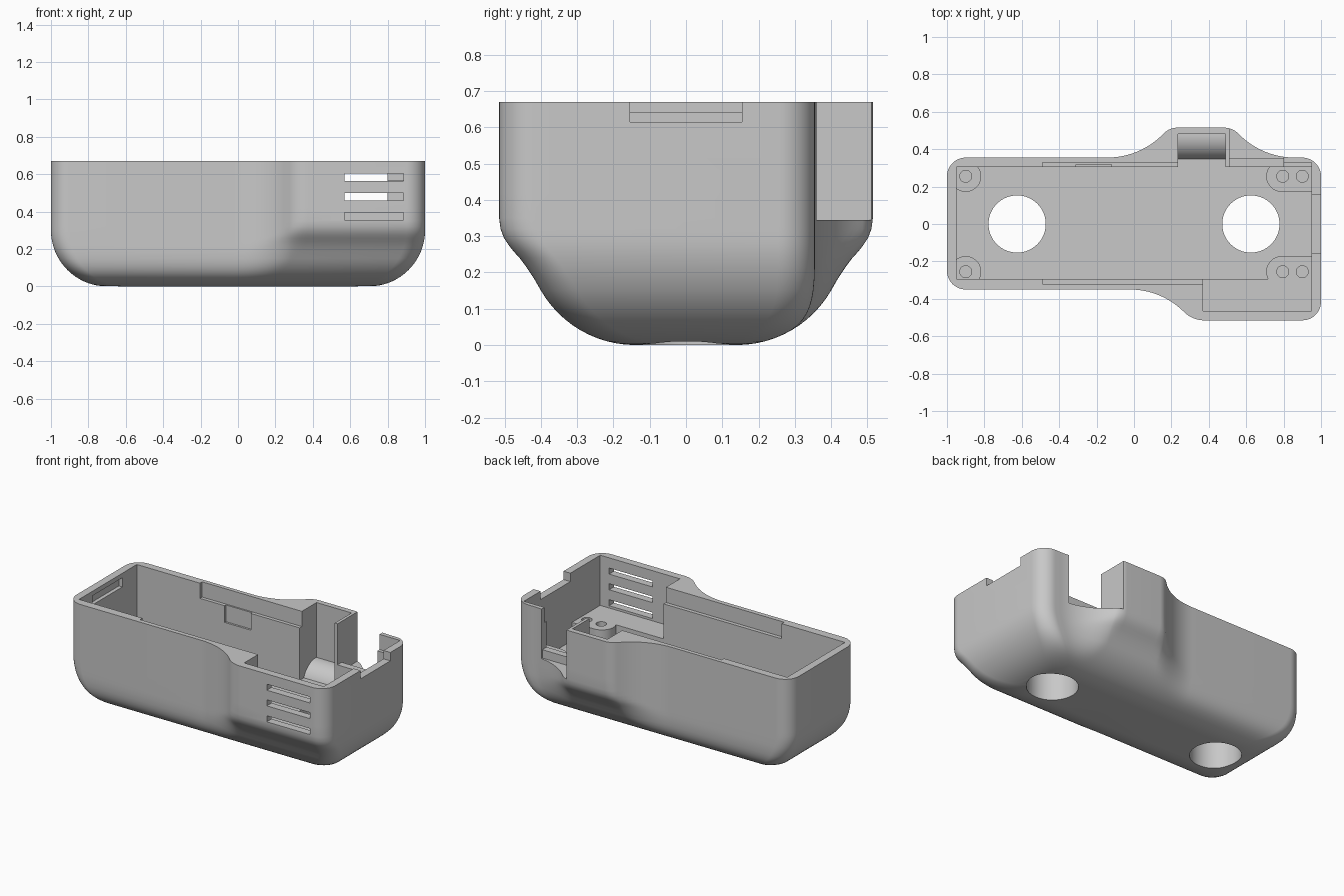
import bpy, bmesh, math
from mathutils import Vector

if "Cube" in bpy.data.objects:
    bpy.data.objects.remove(bpy.data.objects["Cube"])

COLOUR = (0.58, 0.58, 0.58, 1)
grey = bpy.data.materials.new("plain grey")
grey.use_nodes = True
grey.diffuse_color = COLOUR
grey.node_tree.nodes["Principled BSDF"].inputs["Base Color"].default_value = COLOUR


def finish(bm, name):
    bmesh.ops.recalc_face_normals(bm, faces=bm.faces)
    mesh = bpy.data.meshes.new(name)
    bm.to_mesh(mesh)
    bm.free()
    ob = bpy.data.objects.new(name, mesh)
    bpy.context.collection.objects.link(ob)
    mesh.materials.append(grey)
    return ob


def box(x0, x1, y0, y1, z0, z1):
    bm = bmesh.new()
    bmesh.ops.create_cube(bm, size=1)
    for v in bm.verts:
        v.co = (x1 if v.co.x > 0 else x0, y1 if v.co.y > 0 else y0, z1 if v.co.z > 0 else z0)
    return finish(bm, "box_cutter")


def cylinder(x, y, r, z0, z1, sides=48):
    bm = bmesh.new()
    bmesh.ops.create_cone(bm, cap_ends=True, segments=sides, radius1=r, radius2=r, depth=z1 - z0)
    bmesh.ops.translate(bm, verts=bm.verts, vec=(x, y, (z0 + z1) / 2))
    return finish(bm, "round_cutter")


def cut(target, tool):
    mod = target.modifiers.new("cut", "BOOLEAN")
    mod.operation = "DIFFERENCE"
    mod.solver = "EXACT"
    mod.object = tool
    bpy.context.view_layer.objects.active = target
    bpy.ops.object.modifier_apply(modifier=mod.name)
    bpy.data.objects.remove(tool)


def rounded(corners, steps=12):
    """Outline with every corner replaced by a tangent arc of its own radius."""
    out = []
    for i, (x, y, r) in enumerate(corners):
        p = Vector((x, y))
        a = (Vector(corners[i - 1][:2]) - p).normalized()
        b = (Vector(corners[(i + 1) % len(corners)][:2]) - p).normalized()
        half = a.angle(b) / 2
        centre = p + (a + b).normalized() * r / math.sin(half)
        start = p + a * r / math.tan(half) - centre
        end = p + b * r / math.tan(half) - centre
        sweep = start.angle(end)
        for k in range(steps + 1):
            t = k / steps
            out.append(centre + (start * math.sin((1 - t) * sweep) + end * math.sin(t * sweep)) / math.sin(sweep))
    return out


# Plan of the case: slim body with a bulge on each long side
plan = rounded([(-1, -.35, .1), (.14, -.35, .41), (.315, -.515, .15), (1, -.515, .1),
                (1, .355, .1), (.69, .355, .42), (.525, .515, .1),
                (.19, .515, .1), (.03, .355, .42), (-1, .355, .1)])

# Half width allowed at each height: a round belly, then a flare under the bulges
belly = []
for i in range(13):
    a = math.radians(5 * i)
    belly.append((.3 - .3 * math.cos(a), .14 + .3 * math.sin(a)))
belly += [(.185, .42), (.215, .44), (.24, .461), (.258, .482), (.275, .503), (.295, .53),
          (.32, .56), (.35, .61), (.42, .75), (.67, .9)]


def soft_min(a, b, k=.08):
    h = max(k - abs(a - b), 0) / k
    return min(a, b) - h * h * k / 4


# Case: stacked rings that follow the belly sideways and a round at the ends
bm = bmesh.new()
rings = []
for z, width in belly:
    reach = .7 + math.sqrt(.09 - max(.3 - z, 0) ** 2)
    ring = []
    for p in plan:
        x = abs(p.x)
        turn = min(max(x - .9, 0) / .1, 1)
        if x > .9:
            x -= 1 - reach
        elif x > .4:
            x = .4 + (x - .4) * (reach - .5) / .5
        limit = width - .1 * (1 - math.sqrt(1 - turn ** 2))
        ring.append(bm.verts.new((math.copysign(x, p.x),
                                  math.copysign(soft_min(abs(p.y), limit), p.y), z)))
    rings.append(ring)
for low, high in zip(rings, rings[1:]):
    for i in range(len(low)):
        bm.faces.new((low[i - 1], low[i], high[i], high[i - 1]))
bm.faces.new(rings[0])
bm.faces.new(rings[-1])
case = finish(bm, "case")

# Main cavity, leaving screw bosses standing in the corners
shelf, low_boss, floor, above = .34, .27, .22, .8
cavity = box(-.95, .95, -.295, .305, floor, above)
for side in (-1, 1):
    cut(cavity, cylinder(-.9, side * .255, .083, .1, low_boss))
    cut(cavity, cylinder(.79, side * .255, .083, .1, shelf))
    cut(cavity, box(.79, 1, side * .255 - .083, side * .255 + .083, .1, shelf))
cut(case, cavity)

# Side compartment behind the vents
cut(case, box(.37, .95, -.465, -.28, shelf, above))

# Pocket in the rear bulge with a rounded floor
pocket = box(.235, .49, .29, .48, floor + .005, above)
bm = bmesh.new()
bmesh.ops.create_cone(bm, cap_ends=True, segments=64, radius1=.13, radius2=.13, depth=.5)
for v in bm.verts:
    v.co = (v.co.z + .36, v.co.x + .47, v.co.y + .18)
cut(pocket, finish(bm, "pocket_hump"))
cut(case, pocket)

# Rear opening beside the bulge, with a low inner lip
cut(case, box(.51, .8, .35, .6, .345, above))
cut(case, box(.51, .8, .29, .6, .4, above))

# Ledges along the inside of the rim and a latch recess below one
for x0, x1, y0, y1 in ((-.49, .38, -.32, -.28), (-.49, .24, .29, .328), (.79, .95, .29, .328)):
    cut(case, box(x0, x1, y0, y1, .57, above))
cut(case, box(-.31, -.12, .29, .318, .46, .6))

# End cutout and the catch slot at the opposite end
cut(case, box(.93, 1.1, -.155, .155, .615, above))
cut(case, box(-.975, -.93, -.155, .155, .58, .64))

# Vents
for z in (.355, .46, .563):
    cut(case, box(.57, .885, -.6, -.4, z, z + .04))

# Large floor holes and boss screw holes
for x in (-.625, .625):
    cut(case, cylinder(x, 0, .153, -.1, .5, 64))
for side in (-1, 1):
    for x, top in ((-.9, low_boss), (.795, shelf), (.9, shelf)):
        cut(case, cylinder(x, side * .255, .032, top - .08, top + .05, 24))

bpy.ops.object.select_all(action="DESELECT")
case.select_set(True)
bpy.context.view_layer.objects.active = case
bpy.ops.object.shade_smooth_by_angle(angle=math.radians(30))
